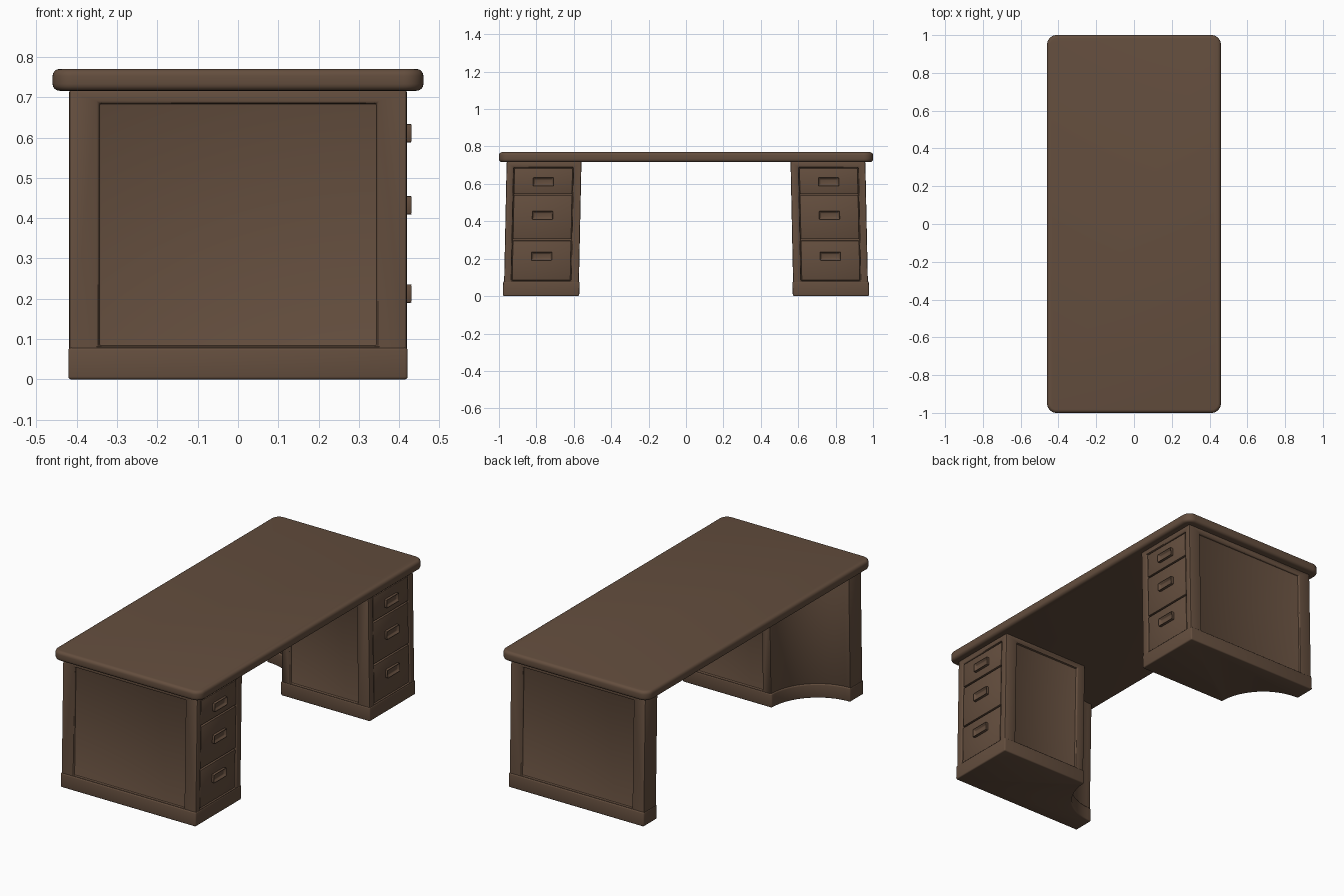
import bpy, bmesh, math

if "Cube" in bpy.data.objects:
    bpy.data.objects.remove(bpy.data.objects["Cube"])

wood = bpy.data.materials.new("dark_brown_wood")
wood.diffuse_color = (0.127, 0.076, 0.048, 1)
wood.use_nodes = True
wood.node_tree.nodes["Principled BSDF"].inputs["Base Color"].default_value = wood.diffuse_color


def shear(bm):
    # pedestals lean very slightly outwards at the foot
    for v in bm.verts:
        v.co.y += 0.004 - 0.021 * v.co.z


def make(name, bm):
    bmesh.ops.recalc_face_normals(bm, faces=bm.faces)
    me = bpy.data.meshes.new(name)
    bm.to_mesh(me)
    bm.free()
    me.materials.append(wood)
    ob = bpy.data.objects.new(name, me)
    bpy.context.collection.objects.link(ob)
    return ob


def finish(ob, bevel=0.0, segs=2, cutter=None, mirror=True):
    if cutter:
        m = ob.modifiers.new("cut", 'BOOLEAN')
        m.operation, m.object, m.solver = 'DIFFERENCE', cutter, 'EXACT'
    if bevel:
        m = ob.modifiers.new("round", 'BEVEL')
        m.width, m.segments, m.limit_method = bevel, segs, 'ANGLE'
        m.angle_limit = math.radians(35)
    if mirror:
        m = ob.modifiers.new("mirror", 'MIRROR')
        m.use_axis = (False, True, False)
        m.use_mirror_merge = False
    dg = bpy.context.evaluated_depsgraph_get()
    me = bpy.data.meshes.new_from_object(ob.evaluated_get(dg))
    ob.modifiers.clear()
    ob.data = me
    bpy.ops.object.select_all(action='DESELECT')
    ob.select_set(True)
    bpy.context.view_layer.objects.active = ob
    bpy.ops.object.shade_smooth_by_angle(angle=math.radians(35))
    return ob


def prism(bm, pts, z0, z1):
    lo = [bm.verts.new((x, y, z0)) for x, y in pts]
    hi = [bm.verts.new((x, y, z1)) for x, y in pts]
    bm.faces.new(lo[::-1])
    bm.faces.new(hi)
    n = len(pts)
    for i in range(n):
        j = (i + 1) % n
        bm.faces.new((lo[i], lo[j], hi[j], hi[i]))


def box(bm, x0, x1, y0, y1, z0, z1):
    prism(bm, [(x0, y0), (x1, y0), (x1, y1), (x0, y1)], z0, z1)


def outline(x, y0, y1, r):
    # rectangle with a concave quarter circle out of the inner rear corner
    arc = [(-x + r * math.sin(t), y0 + r * math.cos(t))
           for t in (math.pi / 2 * i / 16 for i in range(17))]
    return arc + [(x, y0), (x, y1), (-x, y1)]


# table top with rounded corners
R, X, Y = 0.05, 0.46, 1.0
pts = []
for k, (sx, sy) in enumerate([(1, 1), (-1, 1), (-1, -1), (1, -1)]):
    for i in range(9):
        a = math.pi / 2 * (k + i / 8)
        pts.append((sx * (X - R) + R * math.cos(a), sy * (Y - R) + R * math.sin(a)))
bm = bmesh.new()
prism(bm, pts, 0.716, 0.77)
finish(make("table_top", bm), 0.017, 4, mirror=False)

# panel and drawer recesses for the pedestal
bm = bmesh.new()
box(bm, -0.345, 0.345, 0.958, 1.05, 0.082, 0.685)
box(bm, -0.075, 0.345, 0.50, 0.582, 0.082, 0.685)
box(bm, 0.402, 0.50, 0.612, 0.932, 0.082, 0.688)
shear(bm)
cutter = make("recess_cutter", bm)
cutter.hide_render = True

# pedestal bodies
bm = bmesh.new()
prism(bm, outline(0.419, 0.57, 0.97, 0.29), 0.07, 0.718)
shear(bm)
finish(make("pedestal_bodies", bm), 0.006, 2, cutter)
bpy.data.objects.remove(cutter)

# plinths
bm = bmesh.new()
prism(bm, outline(0.421, 0.567, 0.975, 0.287), 0.0, 0.079)
shear(bm)
finish(make("plinths", bm), 0.007, 3)

# drawer fronts
bm = bmesh.new()
for z0, z1 in [(0.084, 0.296), (0.304, 0.538), (0.546, 0.684)]:
    box(bm, 0.398, 0.415, 0.616, 0.928, z0, z1)
shear(bm)
finish(make("drawer_fronts", bm), 0.004, 2)

# pull handles: rounded plates with a finger slot
for n, z in (("lower", 0.213), ("middle", 0.432), ("upper", 0.611)):
    bm = bmesh.new()
    box(bm, 0.412, 0.432, 0.717, 0.827, z - 0.023, z + 0.023)
    bmesh.ops.recalc_face_normals(bm, faces=bm.faces)
    front = [f for f in bm.faces if f.normal.x > 0.9]
    bmesh.ops.inset_region(bm, faces=front, thickness=0.013)
    bmesh.ops.translate(bm, verts=front[0].verts, vec=(-0.014, 0, 0))
    shear(bm)
    finish(make(n + "_handles", bm), 0.004, 2)
